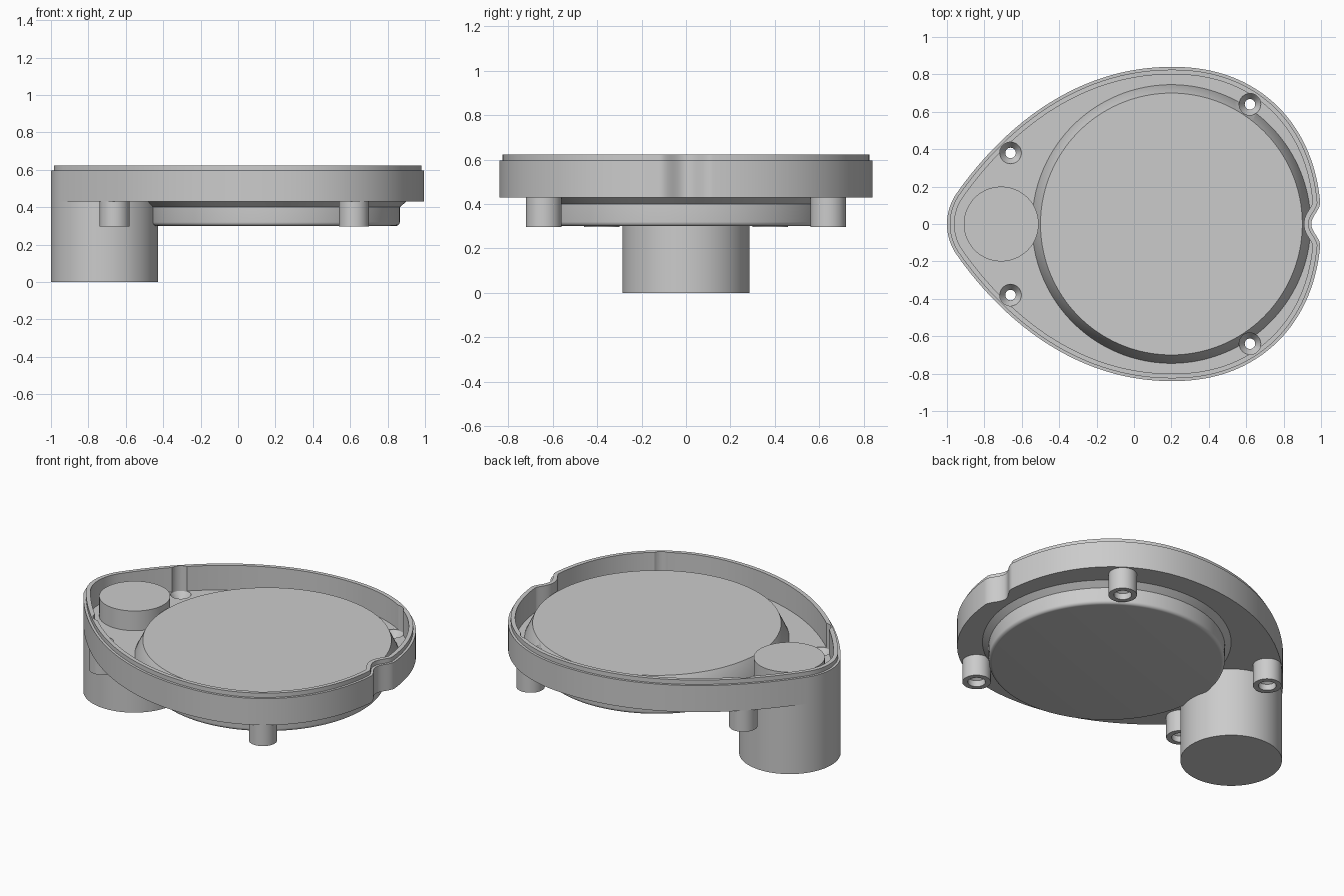
import bpy, bmesh, math
from mathutils import Vector

if "Cube" in bpy.data.objects:
    bpy.data.objects.remove(bpy.data.objects["Cube"])


def finish(name, bm):
    bmesh.ops.recalc_face_normals(bm, faces=bm.faces)
    me = bpy.data.meshes.new(name)
    bm.to_mesh(me)
    bm.free()
    ob = bpy.data.objects.new(name, me)
    bpy.context.collection.objects.link(ob)
    return ob


def skin(bm, rings):
    """Join closed rings of points with quads and cap both ends."""
    rows = [[bm.verts.new(p) for p in r] for r in rings]
    n = len(rows[0])
    for a, b in zip(rows, rows[1:]):
        for i in range(n):
            j = (i + 1) % n
            bm.faces.new((a[i], a[j], b[j], b[i]))
    bm.faces.new(rows[0])
    bm.faces.new(rows[-1])


def turned(name, profile, centres, seg=96):
    """Solid of revolution (radius, z), repeated at each centre."""
    bm = bmesh.new()
    for cx, cy in centres:
        skin(bm, [[(cx + r * math.cos(2 * math.pi * i / seg),
                    cy + r * math.sin(2 * math.pi * i / seg), z) for i in range(seg)]
                  for r, z in profile])
    return finish(name, bm)


def half_outline():
    """Upper half of the teardrop, from the notch round to the nose."""
    pts, n = [], 2.2
    for i in range(17):                       # notched right end
        y = 0.15 * i / 16
        x = 0.2 + 0.8 * (1 - (y / 0.84) ** n) ** (1 / n)
        if y < 0.12:
            x -= 0.026 * (1 + math.cos(math.pi * y / 0.12))
        pts.append((x, y))
    t0 = math.asin((0.15 / 0.84) ** (n / 2))
    for i in range(1, 41):                    # broad right side
        t = t0 + (math.pi / 2 - t0) * i / 40
        pts.append((0.2 + 0.8 * max(math.cos(t), 0) ** (2 / n), 0.84 * math.sin(t) ** (2 / n)))
    a = math.radians(145)
    p0 = Vector((0.2, 0.84))
    p1 = Vector((-0.35, 0.84))
    p3 = Vector((-0.714 + 0.286 * math.cos(a), 0.286 * math.sin(a)))
    p2 = p3 + 0.37 * Vector((math.sin(a), -math.cos(a)))
    for i in range(1, 41):                    # tapering left side
        t = i / 40
        p = (1 - t) ** 3 * p0 + 3 * t * (1 - t) ** 2 * p1 + 3 * t * t * (1 - t) * p2 + t ** 3 * p3
        pts.append((p.x, p.y))
    for i in range(1, 11):                    # round nose
        b = a + (math.pi - a) * i / 10
        pts.append((-0.714 + 0.286 * math.cos(b), 0.286 * math.sin(b)))
    return pts


half = half_outline()
outline = [Vector(p) for p in half + [(x, -y) for x, y in half[-2:0:-1]]]


def inset(d, z):
    ring = []
    for i, p in enumerate(outline):
        t = (outline[(i + 1) % len(outline)] - outline[i - 1]).normalized()
        ring.append((p.x - t.y * d, p.y + t.x * d, z))
    return ring


# Teardrop tray with stepped lip
bm = bmesh.new()
skin(bm, [inset(0, 0.43), inset(0, 0.595), inset(0.015, 0.595),
          inset(0.015, 0.622), inset(0.04, 0.622), inset(0.04, 0.47)])
tray = finish("tray_shell", bm)

# Large round housing, rounded below and tapered inside the tray
fillet = [(0.645 + 0.02 * math.sin(a), 0.32 - 0.02 * math.cos(a))
          for a in [math.pi / 2 * i / 6 for i in range(7)]]
housing = turned("round_housing", fillet + [(0.665, 0.40), (0.70, 0.43), (0.70, 0.45),
                 (0.745, 0.45), (0.745, 0.47), (0.70, 0.562)], [(0.2, 0)], 160)

# Deep cylinder under the nose and its raised cap
cylinder = turned("nose_cylinder", [(0.286, 0), (0.286, 0.44)], [(-0.714, 0)])
cap = turned("nose_cap", [(0.2, 0.44), (0.2, 0.592)], [(-0.71, 0)])

# Four screw posts
spots = [(x, s * y) for x, y in ((-0.66, 0.38), (0.62, 0.64)) for s in (1, -1)]
posts = turned("screw_posts", [(0.08, 0.297), (0.08, 0.45)], spots, 48)

# Screw holes: counterbore below, countersink above
cutter = turned("hole_cutter", [(0.05, 0.25), (0.05, 0.335), (0.028, 0.35), (0.028, 0.42),
                (0.058, 0.465), (0.058, 0.7)], spots, 32)
for ob in (tray, housing, posts):
    mod = ob.modifiers.new("holes", 'BOOLEAN')
    mod.operation = 'DIFFERENCE'
    mod.solver = 'EXACT'
    mod.object = cutter
    bpy.context.view_layer.objects.active = ob
    bpy.ops.object.modifier_apply(modifier=mod.name)
bpy.data.objects.remove(cutter)

# Smooth shading with crisp edges
for ob in (tray, housing, cylinder, cap, posts):
    bpy.ops.object.select_all(action='DESELECT')
    ob.select_set(True)
    bpy.context.view_layer.objects.active = ob
    bpy.ops.object.shade_smooth_by_angle(angle=math.radians(30))
